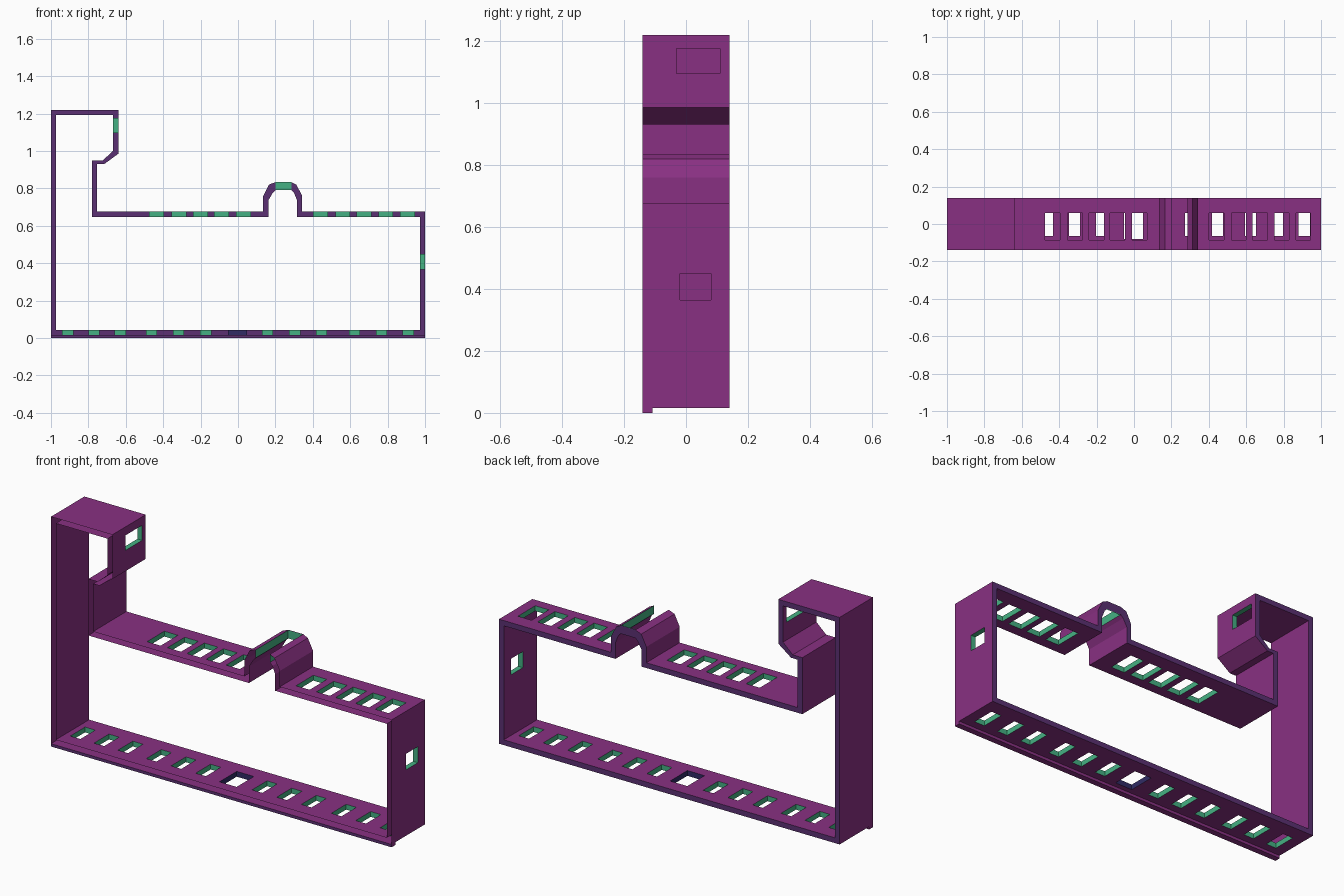
import bpy
from mathutils import Vector

if "Cube" in bpy.data.objects:
    bpy.data.objects.remove(bpy.data.objects["Cube"])

Y = 0.14  # half depth of the band


def material(name, rgb):
    m = bpy.data.materials.new(name)
    m.diffuse_color = (*rgb, 1)
    m.use_nodes = True
    m.node_tree.nodes["Principled BSDF"].inputs["Base Color"].default_value = m.diffuse_color
    return m


PURPLE = material("purple", (0.25, 0.03, 0.225))
TEAL = material("teal green", (0.06, 0.44, 0.23))
INDIGO = material("indigo", (0.105, 0.03, 0.17))
NAVY = material("navy", (0.03, 0.024, 0.13))

# Matching outer and inner outlines (x, z), clockwise from lower left
OUTER = [(-1, .015), (-1, 1.22), (-.64, 1.22), (-.64, .985), (-.715, .93),
         (-.753, .93), (-.753, .676), (.135, .676), (.135, .76), (.165, .82),
         (.2, .833), (.285, .833), (.312, .82), (.343, .76), (.343, .676),
         (1, .676), (1, .015)]
INNER = [(-.972, .043), (-.972, 1.192), (-.668, 1.192), (-.668, 1.0), (-.725, .948),
         (-.781, .948), (-.781, .648), (.162, .648), (.162, .735), (.185, .775),
         (.2, .79), (.285, .79), (.3, .775), (.316, .735), (.316, .648),
         (.972, .648), (.972, .043)]
N = len(OUTER)
ARCH_TOP = 10

# Windows by outline segment: (start, end, y0, y1) along x or z
HOLES = {
    2: [(1.095, 1.175, -.03, .11)],
    6: [(x - .04, x + .04, -.085, .06) for x in (-.435, -.315, -.2, -.087, .03)],
    14: [(x - .04, x + .04, -.085, .06) for x in (.44, .56, .673, .79, .905)],
    15: [(.365, .45, -.02, .08)],
    16: [(x - .03, x + .03, -.065, .06) for x in
         (-.91, -.77, -.63, -.463, -.318, -.173, .158, .303, .447, .623, .767, .91)],
}
CENTRE = (-.053, .048, -.08, .065)
HOLES[16] = sorted(HOLES[16] + [CENTRE])


class Part:
    """Collects quads and turns them into one object."""

    def __init__(self, name, mats):
        self.name, self.mats = name, mats
        self.verts, self.faces, self.idx = [], [], []

    def quad(self, pts, normal, mat=0):
        pts = [Vector(p) for p in pts]
        n = (pts[1] - pts[0]).cross(pts[2] - pts[0])
        if n.dot(Vector(normal)) < 0:
            pts.reverse()
        k = len(self.verts)
        self.verts += pts
        self.faces.append(range(k, k + 4))
        self.idx.append(mat)

    def finish(self):
        me = bpy.data.meshes.new(self.name)
        me.from_pydata(self.verts, [], [list(f) for f in self.faces])
        for m in self.mats:
            me.materials.append(m)
        for p, i in zip(me.polygons, self.idx):
            p.material_index = i
        ob = bpy.data.objects.new(self.name, me)
        bpy.context.collection.objects.link(ob)


def panel(part, p, q, normal, holes):
    """Strip between outline points p and q, with rectangular windows."""
    ax = 0 if abs(q[0] - p[0]) > abs(q[1] - p[1]) else 1
    if p[ax] > q[ax]:
        p, q = q, p

    def at(a):
        t = (a - p[ax]) / (q[ax] - p[ax])
        return [p[i] + t * (q[i] - p[i]) for i in (0, 1)]

    def strip(a, b, y0, y1):
        (x0, z0), (x1, z1) = at(a), at(b)
        part.quad([(x0, y0, z0), (x1, y0, z1), (x1, y1, z1), (x0, y1, z0)], normal)

    start = p[ax]
    for a, b, y0, y1 in holes:
        strip(start, a, -Y, Y)
        strip(a, b, -Y, y0)
        strip(a, b, y1, Y)
        start = b
    strip(start, q[ax], -Y, Y)


def reveal(part, box, mat=0, skip=()):
    """Four side walls of a window; the open axis is listed in skip."""
    lo, hi = Vector(box[0]), Vector(box[1])
    for ax in {0, 1, 2} - set(skip):
        u, v = [i for i in (0, 1, 2) if i != ax]
        for val, sign in ((lo[ax], 1), (hi[ax], -1)):
            pts = []
            for cu, cv in ((lo, lo), (hi, lo), (hi, hi), (lo, hi)):
                c = [0, 0, 0]
                c[ax], c[u], c[v] = val, cu[u], cv[v]
                pts.append(c)
            n = [0, 0, 0]
            n[ax] = sign
            part.quad(pts, n, mat)


shell = Part("frame_walls", [PURPLE])
rim = Part("rear_rim", [INDIGO])
windows = Part("window_reveals", [TEAL, NAVY])

for i in range(N):
    j = (i + 1) % N
    (ax, az), (bx, bz) = OUTER[i], OUTER[j]
    n = Vector((-(bz - az), 0, bx - ax))  # outward for a clockwise outline
    holes = HOLES.get(i, [])
    # double wall, open at the top of the arch
    if i != ARCH_TOP:
        panel(shell, OUTER[i], OUTER[j], n, holes)
        panel(shell, INNER[i], INNER[j], -n, holes)
    # rear edge closing the double wall
    ring = [OUTER[i], OUTER[j], INNER[j], INNER[i]]
    rim.quad([(x, Y, z) for x, z in ring], (0, 1, 0))
    # window side walls
    for h in holes:
        a, b, y0, y1 = h
        if abs(bx - ax) > abs(bz - az):
            z0, z1 = sorted((az, INNER[i][1]))
            reveal(windows, ((a, y0, z0), (b, y1, z1)), int(h == CENTRE), (2,))
        else:
            x0, x1 = sorted((ax, INNER[i][0]))
            reveal(windows, ((x0, y0, a), (x1, y1, b)), 0, (0,))

# slot through the arch top
reveal(windows, ((.2, -Y, .79), (.285, Y - .005, .833)), 0, (1, 2))
windows.quad([(.2, Y - .005, .79), (.285, Y - .005, .79),
              (.285, Y - .005, .833), (.2, Y - .005, .833)], (0, -1, 0))

# thin lip under the front edge
lip = Part("front_lip", [PURPLE, INDIGO])
y0, y1, z = -Y, -.108, .015
lip.quad([(-1, y0, 0), (1, y0, 0), (1, y0, z), (-1, y0, z)], (0, -1, 0), 1)
lip.quad([(-1, y1, 0), (1, y1, 0), (1, y1, z), (-1, y1, z)], (0, 1, 0))
lip.quad([(-1, y0, 0), (1, y0, 0), (1, y1, 0), (-1, y1, 0)], (0, 0, -1))
for s in (-1, 1):
    lip.quad([(s, y0, 0), (s, y1, 0), (s, y1, z), (s, y0, z)], (s, 0, 0))

for part in (shell, rim, windows, lip):
    part.finish()
